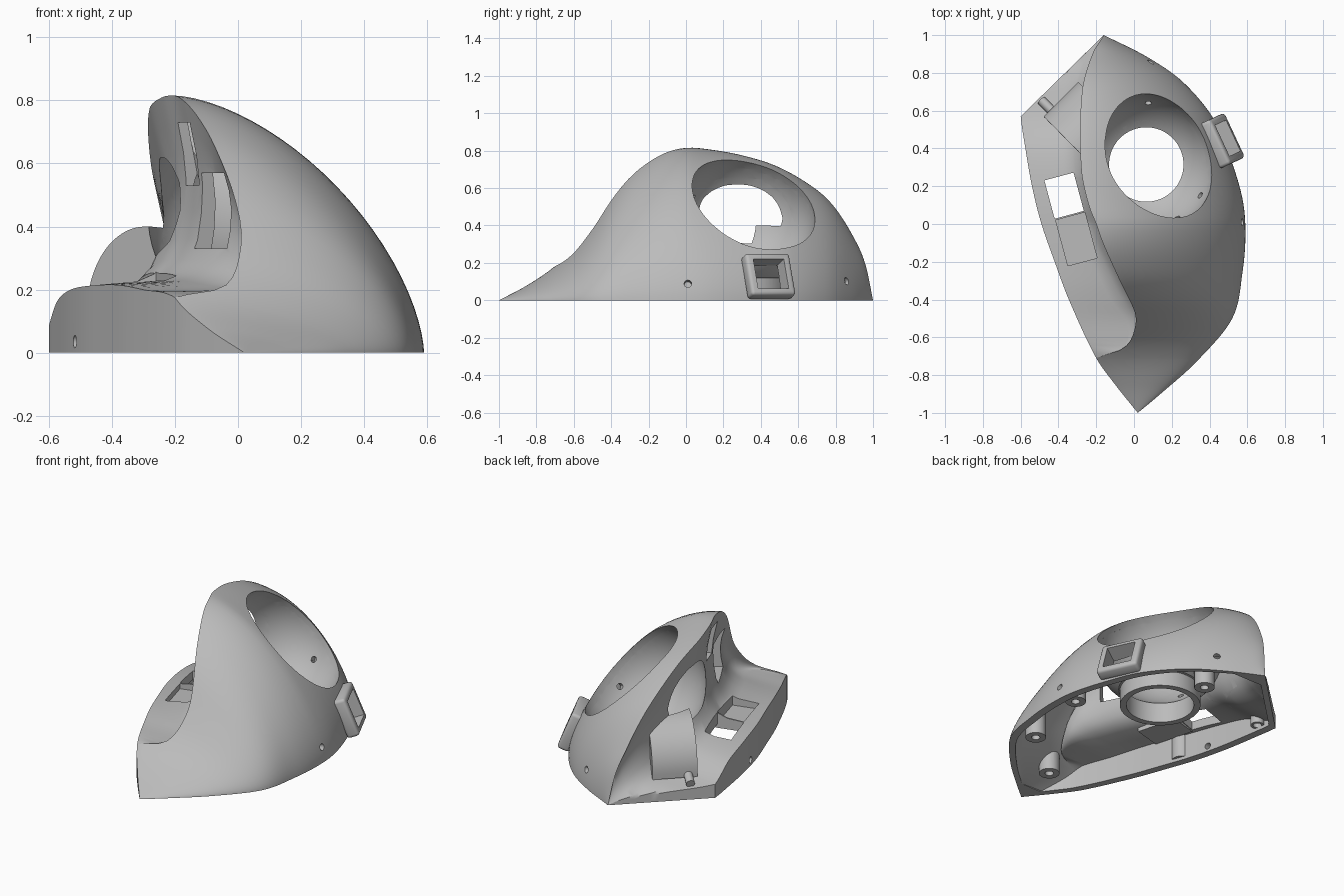
import bpy, bmesh, math
from mathutils import Vector, Matrix

cube = bpy.data.objects.get("Cube")
if cube:
    bpy.data.objects.remove(cube)

grey = bpy.data.materials.new("light grey plastic")
grey.use_nodes = True
grey.diffuse_color = (0.5, 0.5, 0.5, 1)
grey.node_tree.nodes["Principled BSDF"].inputs["Base Color"].default_value = (0.5, 0.5, 0.5, 1)


def finish(name, bm):
    bmesh.ops.recalc_face_normals(bm, faces=bm.faces)
    mesh = bpy.data.meshes.new(name)
    bm.to_mesh(mesh)
    bm.free()
    ob = bpy.data.objects.new(name, mesh)
    bpy.context.collection.objects.link(ob)
    mesh.materials.append(grey)
    return ob


def box(name, loc, size, turn=0, tilt=0):
    bm = bmesh.new()
    rot = Matrix.Rotation(math.radians(turn), 4, 'Z') @ Matrix.Rotation(math.radians(tilt), 4, 'Y')
    bmesh.ops.create_cube(bm, size=1, matrix=Matrix.Translation(loc) @ rot @ Matrix.Diagonal((*size, 1)))
    return finish(name, bm)


def rod(name, start, end, radius, sides=24):
    a, b = Vector(start), Vector(end)
    axis = b - a
    bm = bmesh.new()
    rot = axis.to_track_quat('Z', 'Y').to_matrix().to_4x4()
    bmesh.ops.create_cone(bm, cap_ends=True, segments=sides, radius1=radius, radius2=radius,
                          depth=axis.length, matrix=Matrix.Translation((a + b) / 2) @ rot)
    return finish(name, bm)


def ball(name, loc, radius):
    bm = bmesh.new()
    bmesh.ops.create_uvsphere(bm, u_segments=64, v_segments=32, radius=radius,
                              matrix=Matrix.Translation(loc))
    return finish(name, bm)


def boolean(ob, tool, mode='DIFFERENCE', keep=False):
    mod = ob.modifiers.new("cut", 'BOOLEAN')
    mod.object, mod.operation, mod.solver = tool, mode, 'EXACT'
    bpy.context.view_layer.objects.active = ob
    bpy.ops.object.modifier_apply(modifier=mod.name)
    if not keep:
        bpy.data.objects.remove(tool)


def curve(keys, y):
    # smooth curve through (y, value) keys
    n = len(keys)

    def slope(i):
        a, b = keys[max(i - 1, 0)], keys[min(i + 1, n - 1)]
        return (b[1] - a[1]) / (b[0] - a[0])
    i = max(k for k in range(n - 1) if keys[k][0] <= y or k == 0)
    (y0, v0), (y1, v1) = keys[i], keys[i + 1]
    h = y1 - y0
    t = (y - y0) / h
    return (v0 * (1 + 2 * t) * (1 - t) ** 2 + slope(i) * h * t * (1 - t) ** 2
            + v1 * t * t * (3 - 2 * t) + slope(i + 1) * h * t * t * (t - 1))


# plan and height curves along the length
RIGHT = [(-1, .02), (-.9, .14), (-.73, .33), (-.5, .52), (-.25, .575), (-.05, .59),
         (.13, .575), (.35, .51), (.56, .42), (.76, .25), (.89, .06), (1, -.16)]
LEFT = [(-1, .02), (-.85, -.1), (-.71, -.2), (-.4, -.345), (-.2, -.42), (0, -.49),
        (.2, -.54), (.4, -.575), (.57, -.6), (1, -.63)]
DOME_X = [(-1, .02), (-.85, -.1), (-.71, -.2), (-.3, -.2), (0, -.2), (.1, -.24),
          (.3, -.28), (.7, -.275), (.9, -.22), (1, -.16)]
CREASE_X = [(-1, .02), (-.85, -.1), (-.71, -.2), (-.68, -.1), (-.64, -.035), (-.55, .005), (-.47, .005),
            (-.3, -.075), (-.1, -.165), (0, -.2), (.1, -.24), (.3, -.28), (.7, -.275), (.9, -.22), (1, -.16)]
DOME_Z = [(-1, 0), (-.85, .08), (-.71, .175), (-.6, .28), (-.5, .42), (-.4, .57), (-.3, .68),
          (-.2, .75), (-.1, .795), (0, .815), (.1, .81), (.3, .775), (.5, .71), (.7, .59),
          (.8, .49), (.9, .33), (.96, .19), (1, 0)]
FLOOR = [(-1, 0), (-.85, .08), (-.71, .175), (-.5, .2), (-.3, .215), (0, .21), (.2, .195),
         (.4, .16), (.57, .085), (.8, .05), (1, 0)]
# wall profile below the crease: sideways shift, share of height
WALL = [(.02, .85), (.04, .7), (.05, .55), (.045, .4), (.03, .25), (0, .14), (-.04, .07), (-.1, .03)]


def section(y, d, base):
    xr = curve(RIGHT, y) - d
    xl = max(curve(LEFT, y), -.6 + (y - .57) / .977) + d
    xk = max(curve(CREASE_X, y) + d, xl)
    xd = min(curve(DOME_X, y) + d, xk)
    top = max(curve(DOME_Z, y) - 1.2 * d, .005 if d else 0)
    start = math.asin(max(0, min(1, (xk - xd) / max(xr - xd, .001))) ** .8)
    pts = [(xr, base)]
    for i in range(25):
        a = math.pi / 2 + (start - math.pi / 2) * i / 24
        t, u = math.sin(a) ** 1.25, max(math.cos(a), 0) ** 1.25
        pts.append((xd + (xr - xd) * t, top * u if i else 0))
    zk = pts[-1][1]
    zf = max(min(curve(FLOOR, y) - d, zk), 0)
    h = zk - zf
    for dx, f in WALL:
        pts.append((max(xk + dx * min(1, h / .3), xl), zf + f * h))
    pts += [(xl, zf), (xl, base)]
    return [Vector((x, y, z)) for x, z in pts]


def hull(name, d, base, low, high):
    steps = 90
    ys = [low + (high - low) * (1 - math.cos(math.pi * i / steps)) / 2 for i in range(steps + 1)]
    ys = sorted(ys + [.57, -.71])
    bm = bmesh.new()
    rings = [[bm.verts.new(p) for p in section(y, d, base)] for y in ys]
    n = len(rings[0])
    for a, b in zip(rings, rings[1:]):
        for j in range(n):
            k = (j + 1) % n
            bm.faces.new((a[j], a[k], b[k], b[j]))
    if d:
        bm.faces.new(rings[0])
        bm.faces.new(rings[-1])
    bmesh.ops.remove_doubles(bm, verts=bm.verts, dist=.0005)
    return finish(name, bm)


# hollow shell
shell = hull("shell", 0, 0, -1, 1)
cavity = hull("cavity", .05, -.1, -.88, .9)
boolean(shell, cavity, keep=True)

# ball socket with a bottom ring
C = Vector((.075, .325, .445))
socket = ball("ball_socket", C, .405)
boolean(socket, cavity, 'INTERSECT', keep=True)
boolean(socket, rod("trim", (C.x, C.y, -.2), (C.x, C.y, .12), .3, 48))
ring = rod("socket_ring", (.065, .315, .02), (.065, .315, .16), .235, 64)
for part in (socket, ring):
    boolean(part, rod("hole", (.065, .315, -.2), (.065, .315, .3), .197, 64))

# rounded cover beside the wall
out, along = Vector((-.707, .707, 0)), Vector((.707, .707, 0))
bm = bmesh.new()
arc = [(-.05, .1), (.26, .1)]
arc += [(.26 * math.cos(a), .13 + .27 * math.sin(a)) for a in (math.pi / 32 * i for i in range(17))]
arc.append((-.05, .4))
cap = bm.faces.new([bm.verts.new(Vector((-.295, .385, z)) + out * u) for u, z in arc])
end = bmesh.ops.extrude_face_region(bm, geom=[cap])["geom"]
bmesh.ops.translate(bm, verts=[v for v in end if isinstance(v, bmesh.types.BMVert)], vec=along * .26)
cover = finish("rounded_cover", bm)
boolean(cover, cavity, keep=True)

# hollow screw posts under the shell
posts = []
for x, y, top, r in ((.05, -.71, .2, .06), (.38, -.44, .4, .06), (.47, .03, .4, .06),
                     (0, .64, .5, .06), (-.45, -.1, .3, .06), (-.52, .5, .2, .04)):
    post = rod("screw_post", (x, y, .02), (x, y, top), r)
    boolean(post, cavity, 'INTERSECT', keep=True)
    boolean(post, rod("bore", (x, y, -.1), (x, y, .08), .025, 16))
    posts.append(post)
bpy.data.objects.remove(cavity)

for part in [shell, socket, ring, cover] + posts:
    boolean(part, ball("ball_space", C, .365))

# small bearing holes in the socket
for d in ((0, .31, -.18), (.27, -.17, -.16), (-.25, -.12, -.2), (.15, -.29, -.15)):
    d = Vector(d)
    boolean(socket, rod("bearing_hole", C + d * .9, C + d * 1.25, .018, 12))

# floor window, recessed tray and wall windows
boolean(shell, box("window", (-.37, .15, .2), (.16, .21, .4), 15))
boolean(shell, box("recess", (-.305, -.08, .25), (.16, .25, .14), 15))
tray = box("recess_tray", (-.305, -.08, .17), (.18, .26, .03), 15)
boolean(shell, box("wall_window", (-.09, -.22, .45), (.2, .22, .24), 28))
boolean(shell, box("wall_slot", (-.16, -.03, .63), (.14, .12, .2), 24))

# screw holes in the outer skin
for p, d in (((.58, .01, .09), (1, 0, .2)), ((.08, .85, .1), (.7, .7, .2)), ((-.52, .1, .035), (-1, -.2, 0))):
    p, d = Vector(p), Vector(d) * .09
    boolean(shell, rod("screw_hole", p - d, p + d, .02, 16))

# side frame with its opening
frame = box("side_frame", (.465, .44, .128), (.075, .26, .24), 25, -22)
bevel = frame.modifiers.new("round", 'BEVEL')
bevel.width, bevel.segments = .018, 3
bpy.context.view_layer.objects.active = frame
bpy.ops.object.modifier_apply(modifier="round")
for part in (shell, frame):
    boolean(part, box("opening", (.465, .44, .128), (.2, .18, .17), 25, -22))

# cable pin at the back
pin = rod("back_pin", (-.49, .655, .09), (-.42, .585, .12), .025)

# smooth shading with sharp edges kept
for ob in [shell, socket, ring, cover, tray, frame, pin] + posts:
    bpy.ops.object.select_all(action='DESELECT')
    ob.select_set(True)
    bpy.context.view_layer.objects.active = ob
    bpy.ops.object.shade_smooth_by_angle(angle=math.radians(30))
